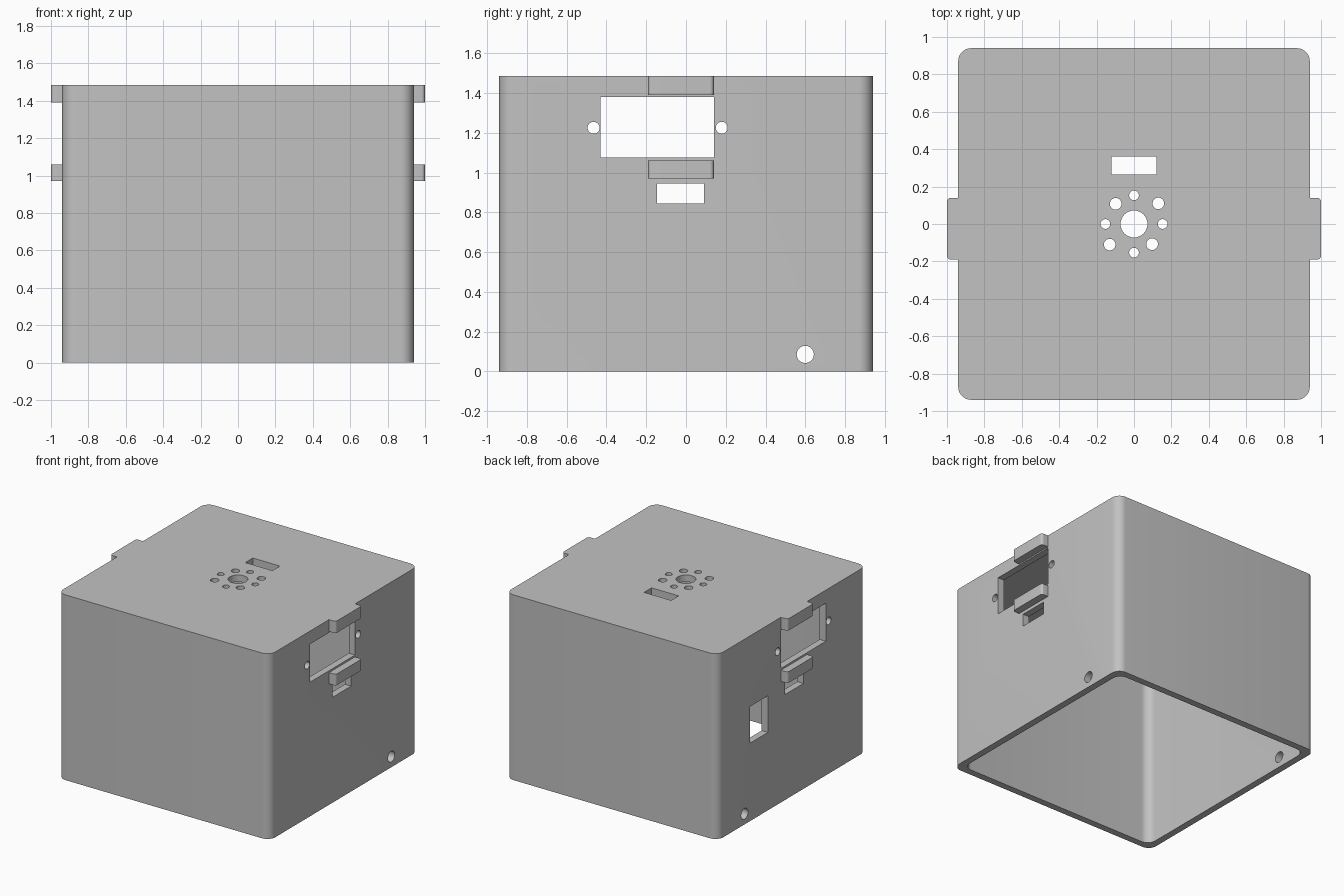
import bpy
import bmesh
import math

if "Cube" in bpy.data.objects:
    bpy.data.objects.remove(bpy.data.objects["Cube"], do_unlink=True)

HALF, HEIGHT, WALL = 0.94, 1.485, 0.055
CORNER = 0.07
TAB_Y = (-0.19, 0.14)

grey = bpy.data.materials.new("plain grey")
grey.use_nodes = True
colour = (0.54, 0.54, 0.54, 1)
grey.diffuse_color = colour
grey.node_tree.nodes["Principled BSDF"].inputs["Base Color"].default_value = colour


def rounded_outline(x0, x1, y0, y1, radii, steps=8):
    """Rectangle outline; radii run (x1,y1), (x0,y1), (x0,y0), (x1,y0)."""
    points = []
    corners = [(x1, y1, -1, -1), (x0, y1, 1, -1), (x0, y0, 1, 1), (x1, y0, -1, 1)]
    for i, ((x, y, sx, sy), r) in enumerate(zip(corners, radii)):
        for k in range(steps + 1 if r else 1):
            a = math.pi / 2 * (i + k / steps)
            points.append((x + r * (sx + math.cos(a)), y + r * (sy + math.sin(a))) if r else (x, y))
    return points


def prism(name, outline, z0, z1):
    bm = bmesh.new()
    base = bm.faces.new([bm.verts.new((x, y, z0)) for x, y in outline])
    top = bmesh.ops.extrude_face_region(bm, geom=[base])["geom"]
    moved = [v for v in top if isinstance(v, bmesh.types.BMVert)]
    bmesh.ops.translate(bm, verts=moved, vec=(0, 0, z1 - z0))
    bmesh.ops.recalc_face_normals(bm, faces=bm.faces)
    mesh = bpy.data.meshes.new(name)
    bm.to_mesh(mesh)
    bm.free()
    mesh.materials.append(grey)
    obj = bpy.data.objects.new(name, mesh)
    bpy.context.collection.objects.link(obj)
    return obj


def box(x0, x1, y0, y1, z0, z1):
    return prism("cutter", rounded_outline(x0, x1, y0, y1, [0] * 4), z0, z1)


def cylinder(location, radius, depth, along_x=False):
    bpy.ops.mesh.primitive_cylinder_add(
        vertices=48, radius=radius, depth=depth, location=location,
        rotation=(0, math.pi / 2 if along_x else 0, 0))
    obj = bpy.context.object
    obj.data.materials.append(grey)
    return obj


def cut(target, cutter):
    mod = target.modifiers.new("cut", "BOOLEAN")
    mod.operation = "DIFFERENCE"
    mod.solver = "EXACT"
    mod.object = cutter
    bpy.context.view_layer.objects.active = target
    bpy.ops.object.modifier_apply(modifier=mod.name)
    bpy.data.objects.remove(cutter, do_unlink=True)


def smooth(obj):
    bpy.ops.object.select_all(action="DESELECT")
    obj.select_set(True)
    bpy.context.view_layer.objects.active = obj
    bpy.ops.object.shade_smooth_by_angle(angle=math.radians(30))


# Hollow housing, open underneath
housing = prism("housing", rounded_outline(-HALF, HALF, -HALF, HALF, [CORNER] * 4), 0, HEIGHT)
inner = HALF - WALL
cut(housing, prism("cavity", rounded_outline(-inner, inner, -inner, inner, [CORNER] * 4),
                   -0.1, HEIGHT - WALL))

# Side openings that pass through both walls: window, slot, screw holes, cable hole
cut(housing, box(-1.1, 1.1, -0.43, 0.14, 1.075, 1.38))
cut(housing, box(-1.1, 1.1, -0.145, 0.09, 0.845, 0.945))
for y, z, r in [(-0.465, 1.225, 0.03), (0.18, 1.225, 0.03), (0.6, 0.085, 0.043)]:
    cut(housing, cylinder((0, y, z), r, 2.2, along_x=True))

# Socket opening in one wall only
cut(housing, box(-1.1, -0.8, 0.305, 0.53, 0.625, 0.918))

# Lid openings: slot, centre hole and ring of mounting holes
cut(housing, box(-0.12, 0.12, 0.265, 0.36, 1.3, 1.6))
cut(housing, cylinder((0, 0, HEIGHT), 0.072, 0.3))
for x, y in [(0, 0.153), (0, -0.153), (0.153, 0), (-0.153, 0)]:
    cut(housing, cylinder((x, y, HEIGHT), 0.026, 0.3))
for x, y in [(-0.098, 0.108), (0.13, 0.11), (-0.13, -0.11), (0.097, -0.108)]:
    cut(housing, cylinder((x, y, HEIGHT), 0.031, 0.3))
smooth(housing)

# Tabs above and below each window, rounded on their outer corners
for level, z0, z1 in [("upper", 1.39, HEIGHT), ("lower", 0.97, 1.06)]:
    for side, x0, x1, radii in [("left", HALF, 1, (0.02, 0, 0, 0.02)),
                                ("right", -1, -HALF, (0, 0.02, 0.02, 0))]:
        smooth(prism(f"{level}_{side}_tab", rounded_outline(x0, x1, *TAB_Y, radii), z0, z1))
